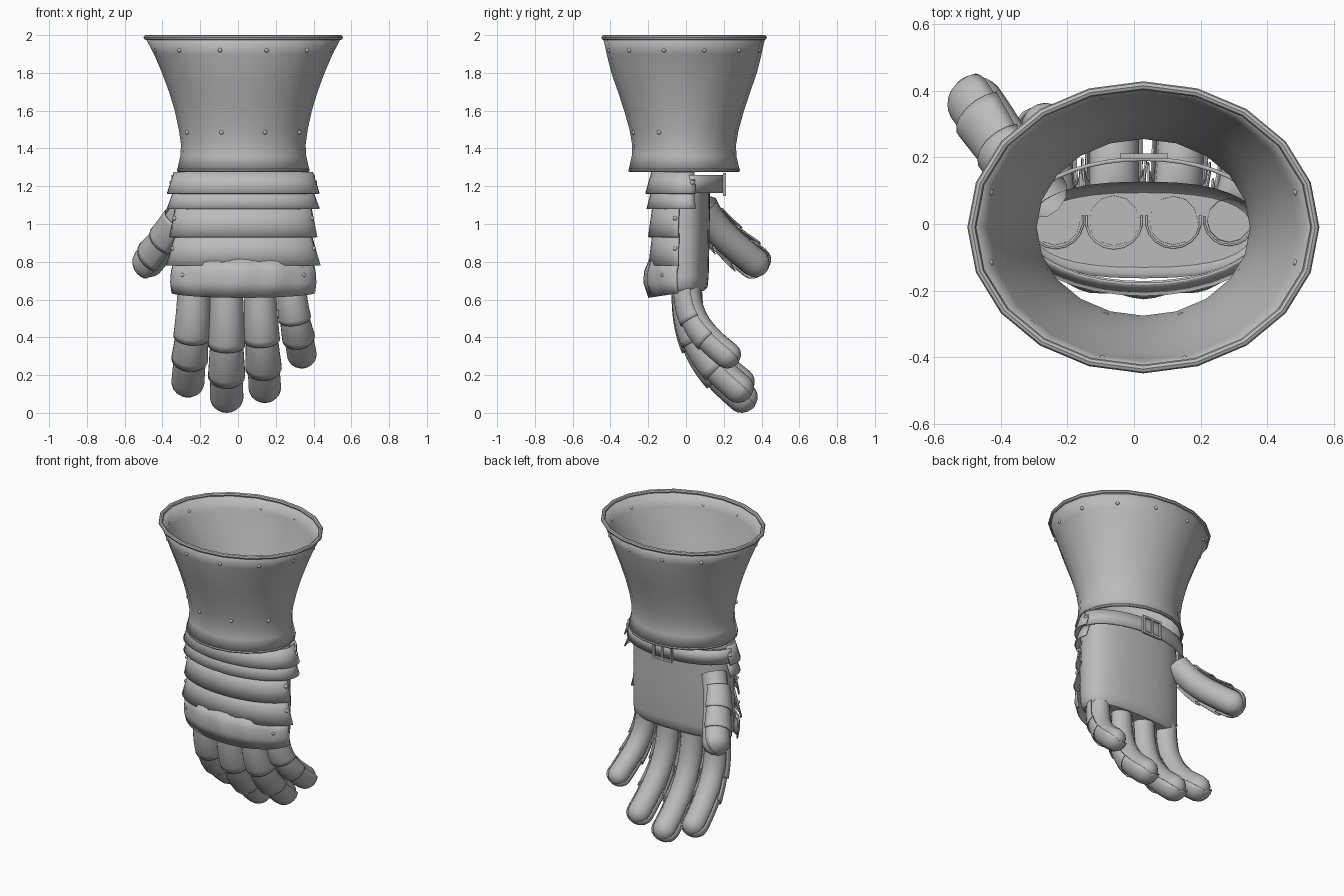
import bpy, bmesh, math
from mathutils import Vector
from mathutils.geometry import interpolate_bezier

if "Cube" in bpy.data.objects:
    bpy.data.objects.remove(bpy.data.objects["Cube"])

steel = bpy.data.materials.new("steel_grey")
steel.diffuse_color = (0.5, 0.5, 0.5, 1)
steel.use_nodes = True
steel.node_tree.nodes["Principled BSDF"].inputs["Base Color"].default_value = steel.diffuse_color
CX = 0.028


def finish(name, bm, thick=0, angle=40):
    bmesh.ops.recalc_face_normals(bm, faces=bm.faces)
    me = bpy.data.meshes.new(name)
    bm.to_mesh(me)
    bm.free()
    ob = bpy.data.objects.new(name, me)
    bpy.context.collection.objects.link(ob)
    me.materials.append(steel)
    if thick:
        m = ob.modifiers.new("thickness", 'SOLIDIFY')
        m.thickness, m.offset = thick, 0
    bpy.ops.object.select_all(action='DESELECT')
    ob.select_set(True)
    bpy.context.view_layer.objects.active = ob
    bpy.ops.object.shade_smooth_by_angle(angle=math.radians(angle))
    return ob


def loft(name, rings, closed=True, cap=False, thick=0):
    """Skin a list of equal-length point rings."""
    bm = bmesh.new()
    vs = [[bm.verts.new(p) for p in r] for r in rings]
    n = len(rings[0])
    for a, b in zip(vs, vs[1:]):
        for i in range(n if closed else n - 1):
            j = (i + 1) % n
            bm.faces.new((a[i], a[j], b[j], b[i]))
    if cap:
        bm.faces.new(vs[-1])
    return finish(name, bm, thick)


def arc(rx, ry, z, a0=-180, a1=180, n=20, cy=0.0, power=1.0):
    """Elliptical arc; angle 0 faces the front, z may depend on the angle."""
    pts = []
    full = a1 - a0 == 360
    for i in range(n if full else n + 1):
        d = a0 + (a1 - a0) * i / n
        s, c = math.sin(math.radians(d)), math.cos(math.radians(d))
        s = math.copysign(abs(s) ** power, s)
        c = math.copysign(abs(c) ** power, c)
        pts.append((CX + rx * s, cy - ry * c, z(d) if callable(z) else z))
    return pts


def rim(name, rx, ry, z, r):
    rings = [arc(rx + r * math.cos(t), ry + r * math.cos(t), z + r * math.sin(t), cy=-0.01)
             for t in (k * math.pi / 4 for k in range(9))]
    ob = loft(name, rings)
    return ob


def rivet(p, r=0.012):
    bm = bmesh.new()
    bmesh.ops.create_icosphere(bm, subdivisions=2, radius=r)
    bmesh.ops.translate(bm, verts=bm.verts, vec=p)
    finish("rivet", bm)


# flared cuff with rolled rims
profile = [(1.99, .515, .425), (1.9, .468, .405), (1.8, .425, .38), (1.7, .388, .345),
           (1.6, .358, .312), (1.5, .336, .284), (1.42, .325, .27), (1.36, .328, .272),
           (1.29, .344, .288)]
loft("cuff", [arc(rx, ry, z, cy=-.01) for z, rx, ry in profile], thick=.01)
rim("cuff_top_rim", .515, .425, 1.987, .013)
rim("cuff_wrist_rim", .342, .286, 1.285, .01)
for d in range(15, 360, 30):
    rivet(arc(.477, .41, 1.92, d, d + 1, 1, -.01)[0])
for d in (-62, -20, 20, 62):
    rivet(arc(.336, .283, 1.485, d, d + 1, 1, -.01)[0])

# palm glove, open at the wrist
palm = [(1.25, .34, .145), (1.1, .345, .145), (.9, .35, .142), (.72, .35, .138),
        (.665, .345, .132), (.645, .325, .112)]
loft("palm", [arc(rx, ry, z, n=32, cy=-.018, power=.8) for z, rx, ry in palm], cap=True)

# overlapping back-of-hand lames
lames = [(104, (1.275, .365, .18), (1.16, .402, .212)),
         (104, (1.18, .365, .18), (1.08, .402, .205)),
         (78, (1.09, .365, .175), (.93, .398, .197)),
         (78, (.95, .365, .175), (.78, .415, .195))]
for a, top, low in lames:
    mid = tuple((p + q) / 2 for p, q in zip(top, low))
    loft("hand_lame", [arc(rx, ry, z, -a, a, 20) for z, rx, ry in (top, mid, low)],
         False, thick=.008)

# knuckle plate: raised centre at the top, bowed lower edge, shallow knuckle bumps
knuckle = [(lambda d: .82 if abs(d) < 52 else .785, .378, .188),
           (.75, .388, .212), (.69, .392, .216),
           (lambda d: .64 - .03 * max(0, math.cos(math.radians(d))), .385, .195)]
rings = [arc(rx, ry, z, -78, 78, 32) for z, rx, ry in knuckle]
for k in (1, 2):
    rings[k] = [(x, y - .006 * math.cos((x - .03) * 36), z) for x, y, z in rings[k]]
loft("knuckle_plate", rings, False, thick=.008)
for s in (-1, 1):
    for z, rx, ry, d in ((1.22, .385, .195, 100), (1.03, .383, .185, 72),
                         (.87, .392, .185, 72), (.73, .39, .213, 55)):
        rivet(arc(rx, ry, z, s * d, s * d + 1, 1)[0])

# wrist strap and buckle
loft("wrist_strap", [arc(.375, .195, z, 95, 265, 20) for z in (1.26, 1.165)], False, thick=.012)
for x, z, w, h in ((-.035, 1.21, .014, .12), (.095, 1.21, .014, .12), (.03, 1.264, .14, .014),
                   (.03, 1.156, .14, .014), (.03, 1.21, .012, .11)):
    bm = bmesh.new()
    bmesh.ops.create_cube(bm, size=1)
    bmesh.ops.scale(bm, vec=(w, .016, h), verts=bm.verts)
    bmesh.ops.translate(bm, vec=(x, .203, z), verts=bm.verts)
    finish("buckle", bm)


def digit(name, ctrl, r, hint, splits):
    """Round-tipped tube along a curve, with half-round lames on its outer side."""
    pts = interpolate_bezier(*[Vector(c) for c in ctrl], 21)
    frames = []
    for i, p in enumerate(pts):
        t = (pts[min(i + 1, 20)] - pts[max(i - 1, 0)]).normalized()
        f = Vector(hint)
        f = (f - t * f.dot(t)).normalized()
        frames.append((p, t, f, f.cross(t), 1.0))
    p, t, f, s, _ = frames[-1]
    for k in (20, 40, 60, 78, 88):
        a = math.radians(k)
        frames.append((p + t * r * math.sin(a), t, f, s, math.cos(a)))

    def ring(fr, rad, degs):
        p, t, f, s, k = fr
        return [p + (f * math.cos(math.radians(d)) + s * math.sin(math.radians(d))) * rad * k
                for d in degs]

    loft(name, [ring(fr, r, range(0, 360, 30)) for fr in frames], cap=True)
    ends = list(splits) + [len(frames) - 1]
    for a, b in zip(ends, ends[1:]):
        start = max(a - 1, 0)
        last = b == ends[-1]
        rows = []
        for i in range(start, b + 1):
            u = (i - start) / (b - start)
            rows.append(ring(frames[i], r * (1.12 + (.06 if last else .17) * u), range(-100, 101, 20)))
        loft(name + "_lame", rows, False, thick=.006)


# four fingers: base x, tip (x, y, z), radius, lame starts
fingers = [("index_finger", -.235, (-.265, .29, .165), .074, (2, 10, 15)),
           ("middle_finger", -.06, (-.06, .305, .085), .075, (2, 10, 16)),
           ("ring_finger", .118, (.142, .285, .135), .073, (2, 10, 16)),
           ("little_finger", .285, (.338, .225, .31), .066, (2, 9, 15))]
for name, x, tip, r, splits in fingers:
    tx, ty, tz = tip
    drop = .69 - tz
    digit(name, [(x, .01, .69), (x, .01, .69 - drop * .45),
                 (x * .4 + tx * .6, .07, .69 - drop * .68), tip], r, (0, -1, 0), splits)

# thumb
digit("thumb", [(-.27, .09, 1.1), (-.34, .15, .97), (-.37, .22, .91), (-.47, .365, .795)],
      .078, (-.7, -.4, .5), (5, 12, 18))
